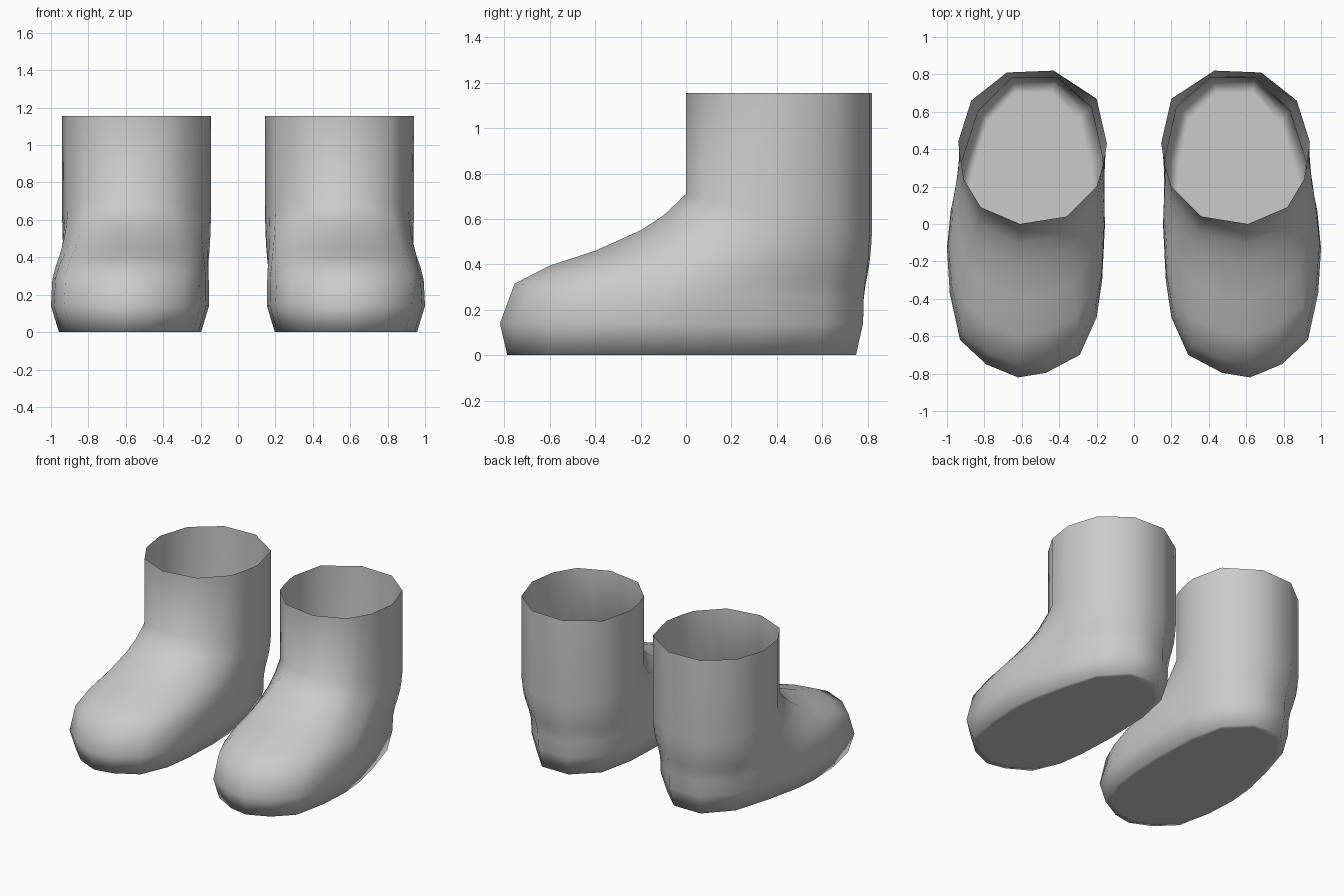
import bpy, bmesh

if "Cube" in bpy.data.objects:
    bpy.data.objects.remove(bpy.data.objects["Cube"])

# Foot outline at its widest, from the toe tip round the outer side and heel
FOOT = [(.62, -.82), (.79, -.75), (.93, -.62), (.985, -.37), (1, -.13), (.98, .07),
        (.92, .32), (.83, .6), (.65, .78), (.41, .78), (.23, .62), (.17, .35),
        (.155, 0), (.17, -.3), (.2, -.5), (.29, -.7), (.47, -.795)]
# Matching outline of the shaft opening
RIM = [(.61, 0), (.715, .045), (.82, .09), (.865, .165), (.91, .24), (.925, .34),
       (.94, .44), (.87, .66), (.68, .81), (.43, .82), (.2, .67), (.145, .43),
       (.17, .3), (.2, .2), (.28, .12), (.36, .04), (.485, .02)]
# Rings from ankle-side up: front y, front z, heel z
RINGS = [(-.82, .14, .14), (-.755, .315, .25), (-.6, .395, .31), (-.4, .46, .36),
         (-.2, .55, .42), (-.1, .615, .47), (0, .71, .55), (0, 1.155, 1.155)]

grey = bpy.data.materials.new("boot grey")
grey.diffuse_color = (.6, .6, .6, 1)
grey.use_nodes = True
grey.node_tree.nodes["Principled BSDF"].inputs["Base Color"].default_value = grey.diffuse_color


def shrunk(sx, sy):
    """Sole outline pulled in towards the middle of the foot."""
    return [(.575 + (x - .575) * sx, y * sy, 0) for x, y in FOOT]


def ring(front_y, front_z, heel_z):
    """Blend foot and rim outlines; the ring droops from front to heel."""
    t = (front_y + .82) / .82
    pts = []
    for (fx, fy), (rx, ry) in zip(FOOT, RIM):
        x, y = fx + (rx - fx) * t, fy + (ry - fy) * t
        w = min(1, max(0, (.8 - y) / (.8 - front_y)))
        pts.append((x, y, heel_z + (front_z - heel_z) * w ** 1.5))
    return pts


def boot(name, side):
    bm = bmesh.new()
    loops = [shrunk(.82, .9), shrunk(.9, .96)] + [ring(*r) for r in RINGS]
    rows = [[bm.verts.new((side * x, y, z)) for x, y, z in pts] for pts in loops]
    n = len(FOOT)
    # flat sole, then the skin up to the open rim
    faces = [rows[0][::-1]]
    for a, b in zip(rows, rows[1:]):
        for i in range(n):
            j = (i + 1) % n
            faces.append([a[i], a[j], b[j], b[i]])
    for f in faces:
        bm.faces.new(f if side > 0 else f[::-1]).smooth = True
    me = bpy.data.meshes.new(name)
    bm.to_mesh(me)
    bm.free()
    me.materials.append(grey)
    bpy.context.collection.objects.link(bpy.data.objects.new(name, me))


boot("right_boot", 1)
boot("left_boot", -1)
